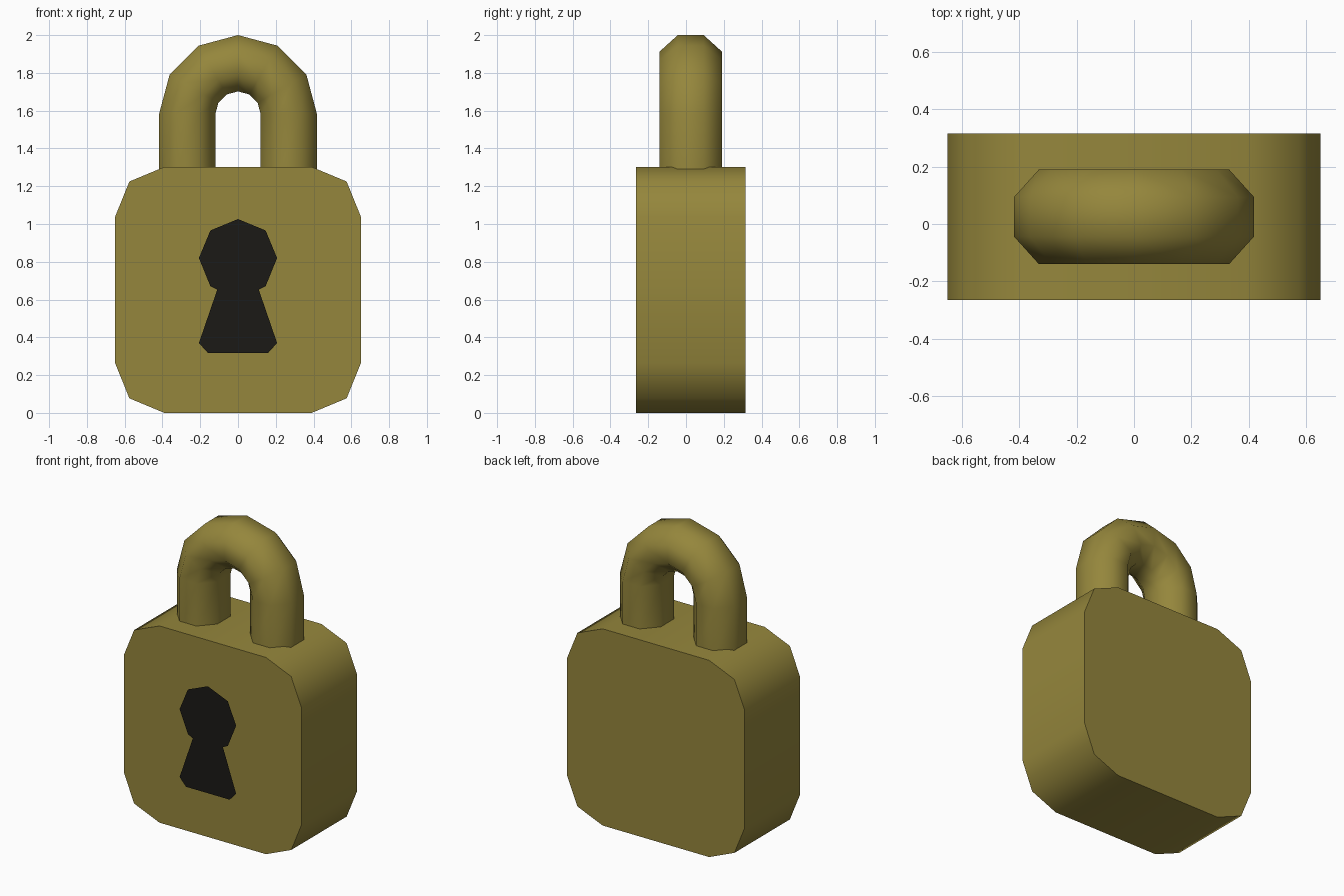
import bpy, bmesh, math

if "Cube" in bpy.data.objects:
    bpy.data.objects.remove(bpy.data.objects["Cube"])

Y_MID = 0.025  # depth centre of body and shackle


def material(name, color):
    m = bpy.data.materials.new(name)
    m.diffuse_color = color
    m.use_nodes = True
    m.node_tree.nodes["Principled BSDF"].inputs["Base Color"].default_value = m.diffuse_color
    return m


def make_object(name, bm, mat, angle=None):
    mesh = bpy.data.meshes.new(name)
    bm.to_mesh(mesh)
    bm.free()
    obj = bpy.data.objects.new(name, mesh)
    bpy.context.collection.objects.link(obj)
    mesh.materials.append(mat)
    if angle:
        bpy.ops.object.select_all(action='DESELECT')
        obj.select_set(True)
        bpy.context.view_layer.objects.active = obj
        bpy.ops.object.shade_smooth_by_angle(angle=math.radians(angle))
    return obj


def outline(half):
    """Mirror a right-hand profile (bottom to top) into a closed outline."""
    return half + [(-x, z) for x, z in reversed(half) if x > 0]


def flat_face(bm, points, y):
    return bm.faces.new([bm.verts.new((x, y, z)) for x, z in points])


brass = material("brass", (0.30, 0.24, 0.045, 1))
black = material("black", (0.011, 0.010, 0.008, 1))

# Body: rounded square pushed back through its depth
bm = bmesh.new()
front = flat_face(bm, outline([(0.39, 0), (0.575, 0.077), (0.65, 0.262),
                               (0.65, 1.04), (0.575, 1.225), (0.39, 1.302)]), Y_MID - 0.29)
back = bmesh.ops.extrude_face_region(bm, geom=[front], use_keep_orig=True)
bmesh.ops.translate(bm, vec=(0, 0.58, 0),
                    verts=[v for v in back["geom"] if isinstance(v, bmesh.types.BMVert)])
bmesh.ops.recalc_face_normals(bm, faces=bm.faces)
make_object("body", bm, brass, 50)

# Shackle: eight-sided tube swept up, over the arch and down
bm = bmesh.new()
R, ARCH_Z, FOOT_Z = 0.269, 1.582, 1.25
path = [(R, FOOT_Z, 0)]
path += [(R * math.cos(a), ARCH_Z + R * math.sin(a), a)
         for a in (math.radians(30 * i) for i in range(7))]
path += [(-R, FOOT_Z, math.pi)]
k = 1 / math.cos(math.pi / 8)
rings = []
for x, z, a in path:
    ring = []
    for i in range(8):
        t = math.radians(22.5 + 45 * i)
        r = 0.149 * k * math.cos(t)
        ring.append(bm.verts.new((x + r * math.cos(a), Y_MID + 0.165 * k * math.sin(t),
                                  z + r * math.sin(a))))
    rings.append(ring)
for lo, hi in zip(rings, rings[1:]):
    for i in range(8):
        j = (i + 1) % 8
        bm.faces.new((lo[i], lo[j], hi[j], hi[i]))
bm.faces.new(rings[0])
bm.faces.new(rings[-1])
bmesh.ops.recalc_face_normals(bm, faces=bm.faces)
make_object("shackle", bm, brass, 60)

# Keyhole: flat panel floating just ahead of the front face
bm = bmesh.new()
flat_face(bm, outline([(0.16, 0.318), (0.207, 0.37), (0.11, 0.652), (0.146, 0.67),
                       (0.207, 0.82), (0.146, 0.966), (0, 1.026)]), -0.315)
make_object("keyhole", bm, black)
